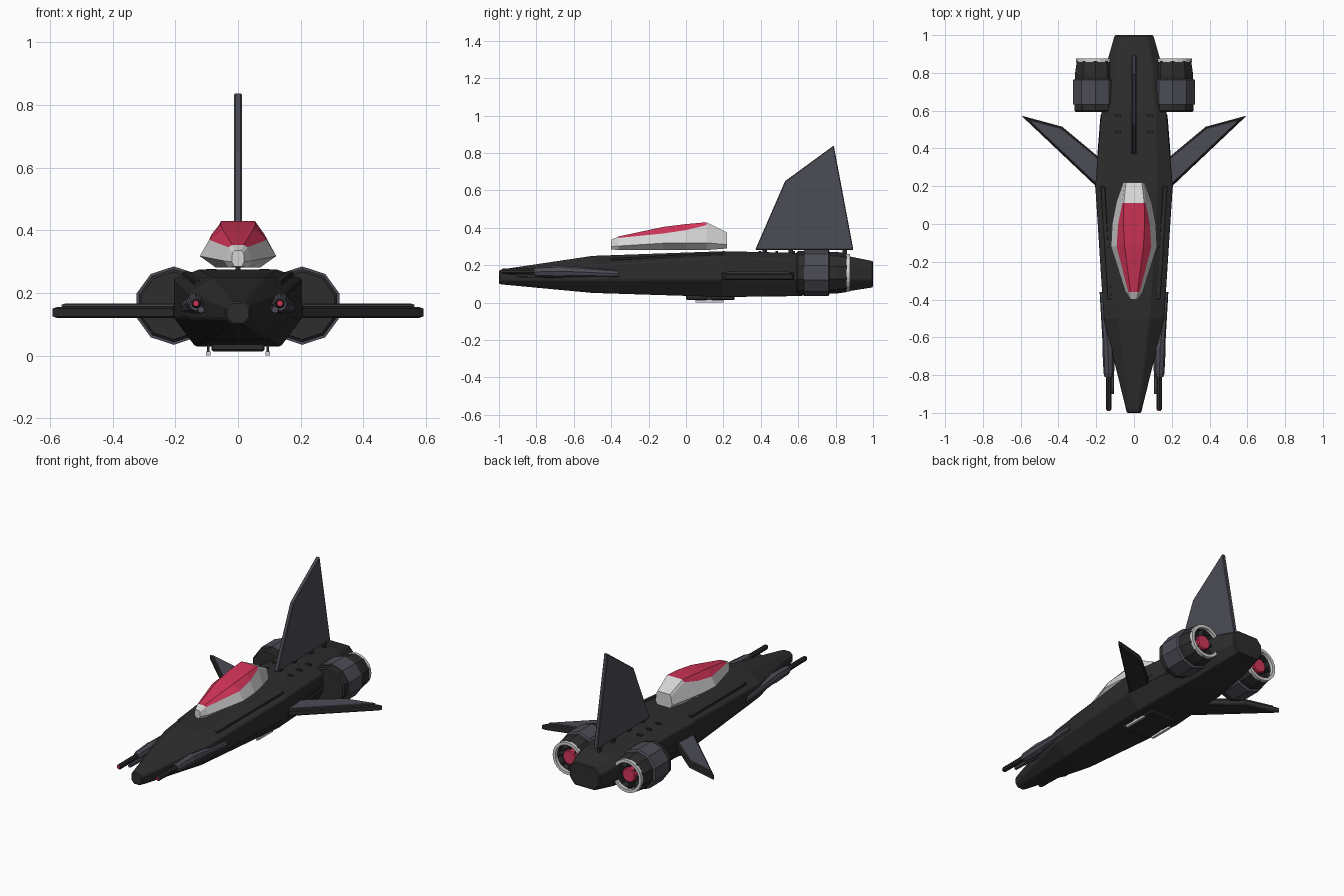
import bpy, bmesh, math
from mathutils import Vector

if "Cube" in bpy.data.objects:
    bpy.data.objects.remove(bpy.data.objects["Cube"])


def material(name, r, g, b):
    m = bpy.data.materials.new(name)
    m.diffuse_color = (r, g, b, 1)
    m.use_nodes = True
    m.node_tree.nodes["Principled BSDF"].inputs["Base Color"].default_value = m.diffuse_color
    return m


BLACK = material("hull black", 0.026, 0.026, 0.026)
SLATE = material("slate grey", 0.072, 0.072, 0.092)
WHITE = material("pale grey", 0.66, 0.66, 0.66)
RED = material("crimson", 0.65, 0.035, 0.10)


def loft(name, rings, mats, rule=None, bevel=0.0, closed=False):
    """Skin a list of equal-length 3D rings; cap the ends unless closed."""
    bm = bmesh.new()
    rows = [[bm.verts.new(p) for p in ring] for ring in rings]
    n = len(rows[0])
    for i in range(len(rows) if closed else len(rows) - 1):
        a, b = rows[i], rows[(i + 1) % len(rows)]
        for j in range(n):
            k = (j + 1) % n
            f = bm.faces.new((a[j], a[k], b[k], b[j]))
            if rule:
                f.material_index = rule(i, j)
    if not closed:
        bm.faces.new(rows[0])
        bm.faces.new(rows[-1])
    bmesh.ops.recalc_face_normals(bm, faces=bm.faces)
    me = bpy.data.meshes.new(name)
    bm.to_mesh(me)
    bm.free()
    for m in mats:
        me.materials.append(m)
    ob = bpy.data.objects.new(name, me)
    bpy.context.collection.objects.link(ob)
    if bevel:
        mod = ob.modifiers.new("soft edges", "BEVEL")
        mod.width = bevel
        mod.segments = 1
    return ob


def slab(name, pts, offset, mat, bevel=0.0):
    o = Vector(offset)
    return loft(name, [pts, [Vector(p) + o for p in pts]], [mat], bevel=bevel)


def box(name, x, y, z, mat, bevel=0.0):
    pts = [(x[0], y[0], z[0]), (x[1], y[0], z[0]), (x[1], y[0], z[1]), (x[0], y[0], z[1])]
    return slab(name, pts, (0, y[1] - y[0], 0), mat, bevel)


def turned(name, cx, cz, profile, mats, sides, rule=None, closed=False):
    """Revolve (y, radius) pairs around a lengthwise axis."""
    rings = [[(cx + r * math.sin(math.tau * k / sides), y, cz + r * math.cos(math.tau * k / sides))
              for k in range(sides)] for y, r in profile]
    return loft(name, rings, mats, rule, closed=closed)


def bar(name, s, stations, hx, hz, mat, bevel=0.0):
    """Rectangular bar through (x, y, z) stations, on side s."""
    rings = [[(s * x + dx * hx, y, z + dz * hz) for dx, dz in ((-1, -1), (1, -1), (1, 1), (-1, 1))]
             for x, y, z in stations]
    return loft(name, rings, [mat], bevel=bevel)


# Faceted hull: y, half width, top and bottom half width, four heights
hull = [(-1.00, .038, .020, .020, .100, .120, .155, .172),
        (-0.97, .045, .026, .026, .096, .118, .160, .180),
        (-0.50, .160, .085, .090, .052, .120, .200, .250),
        (0.20, .205, .125, .137, .030, .122, .245, .275),
        (0.60, .172, .115, .120, .035, .122, .230, .266),
        (0.86, .142, .095, .095, .060, .122, .212, .250),
        (1.00, .102, .070, .070, .082, .122, .185, .222)]
loft("hull", [[(-b, y, z0), (b, y, z0), (w, y, z1), (w, y, z2),
               (t, y, z3), (-t, y, z3), (-w, y, z2), (-w, y, z1)]
              for y, w, t, b, z0, z1, z2, z3 in hull], [BLACK], bevel=.005)

# Canopy: y, half widths and heights for base, waist, shoulder and crown
canopy = [(-0.40, .012, .285, .020, .300, .018, .328, .010, .336),
          (-0.36, .030, .281, .046, .303, .030, .346, .018, .354),
          (-0.12, .070, .281, .122, .318, .092, .370, .050, .405),
          (0.00, .068, .281, .116, .320, .084, .388, .056, .420),
          (0.11, .060, .281, .095, .320, .062, .415, .054, .430),
          (0.22, .045, .290, .058, .310, .050, .362, .042, .375)]


def canopy_ring(c):
    y = c[0]
    half = [(c[i], c[i + 1]) for i in (1, 3, 5, 7)]
    return [(x, y, z) for x, z in half] + [(-x, y, z) for x, z in reversed(half)]


loft("canopy", [canopy_ring(c) for c in canopy], [WHITE, RED],
     rule=lambda i, j: 1 if 1 <= i <= 3 and j in (2, 3, 4) else 0)

# Tail fin and its mounts
slab("tail_fin", [(-.012, y, z) for y, z in ((.37, .282), (.53, .65), (.79, .84), (.895, .282))],
     (.024, 0, 0), SLATE, bevel=.004)
for y in (.42, .56, .72, .85):
    box("fin_mount", (-.008, .008), (y - .012, y + .012), (.23, .29), BLACK)

# Belly hatch
box("belly_hatch", (-.085, .085), (0, .26), (.014, .05), BLACK, bevel=.006)

for s in (-1, 1):
    # Swept wing with an upper skin
    wing = ((.17, .17), (.597, .574), (.38, .515), (.17, .34))
    skin = ((.18, .192), (.565, .555), (.385, .508), (.18, .34))
    slab("wing", [(s * x, y, .120) for x, y in wing], (0, 0, .036), BLACK, bevel=.006)
    slab("wing_skin", [(s * x, y, .154) for x, y in skin], (0, 0, .012), SLATE, bevel=.003)

    # Engine pod with a raised middle band and hollow exhaust
    cx, cz = s * .205, .16
    turned("engine_pod", cx, cz,
           [(.592, .108), (.60, .117), (.632, .117), (.632, .125), (.762, .125), (.768, .112),
            (.80, .112), (.862, .103), (.862, .088), (.82, .084)],
           [BLACK, SLATE], 10, rule=lambda i, j: 1 if 2 <= i <= 4 else 0)
    turned("exhaust_ring", cx, cz, [(.858, .101), (.877, .101), (.877, .083), (.858, .083)],
           [WHITE], 24, closed=True)
    turned("exhaust_core", cx, cz, [(.81, .045), (.855, .045), (.86, .04)], [RED], 16)
    for k in range(8):
        a = math.tau * k / 8
        d, n = Vector((math.cos(a), 0, math.sin(a))), Vector((-math.sin(a), 0, math.cos(a))) * .006
        c = Vector((cx, .815, cz))
        slab("exhaust_vane", [c + d * .05 - n, c + d * .086 - n, c + d * .086 + n, c + d * .05 + n],
             (0, .04, 0), BLACK)

    # Gun housing, barrels and glowing muzzle
    loft("gun_housing", [[(s * x + hx * math.cos(math.tau * k / 8), y,
                           z + hz * math.sin(math.tau * k / 8)) for k in range(8)]
                         for y, x, z, hx, hz in ((-.81, .135, .165, .020, .022),
                                                 (-.79, .135, .165, .026, .028),
                                                 (-.66, .138, .167, .030, .034),
                                                 (-.64, .140, .167, .026, .030),
                                                 (-.36, .168, .155, .014, .018))], [SLATE])
    turned("gun_barrel", s * .134, .167, [(-.985, .012), (-.98, .015), (-.80, .016)], [BLACK], 10)
    turned("muzzle", s * .134, .167, [(-.989, .009), (-.98, .011)], [RED], 10)
    turned("lower_barrel", s * .118, .147, [(-.90, .011), (-.70, .015)], [SLATE], 8)

    # Hull trim: flank panel, shoulder rail, roof vents, belly skid
    bar("flank_panel", s, [(.200, .19, .142), (.169, .58, .142)], .008, .022, BLACK, bevel=.005)
    bar("shoulder_rail", s, [(.128, -.40, .232), (.166, .20, .262)], .012, .007, BLACK, bevel=.003)
    for y in (.395, .485, .575):
        box("roof_vent", (s * .085 - .016, s * .085 + .016), (y - .007, y + .007), (.255, .277), BLACK)
    box("belly_skid", (s * .095 - .007, s * .095 + .007), (.05, .20), (0, .013), WHITE)
    box("skid_mount", (s * .095 - .004, s * .095 + .004), (.11, .14), (.010, .045), BLACK)
